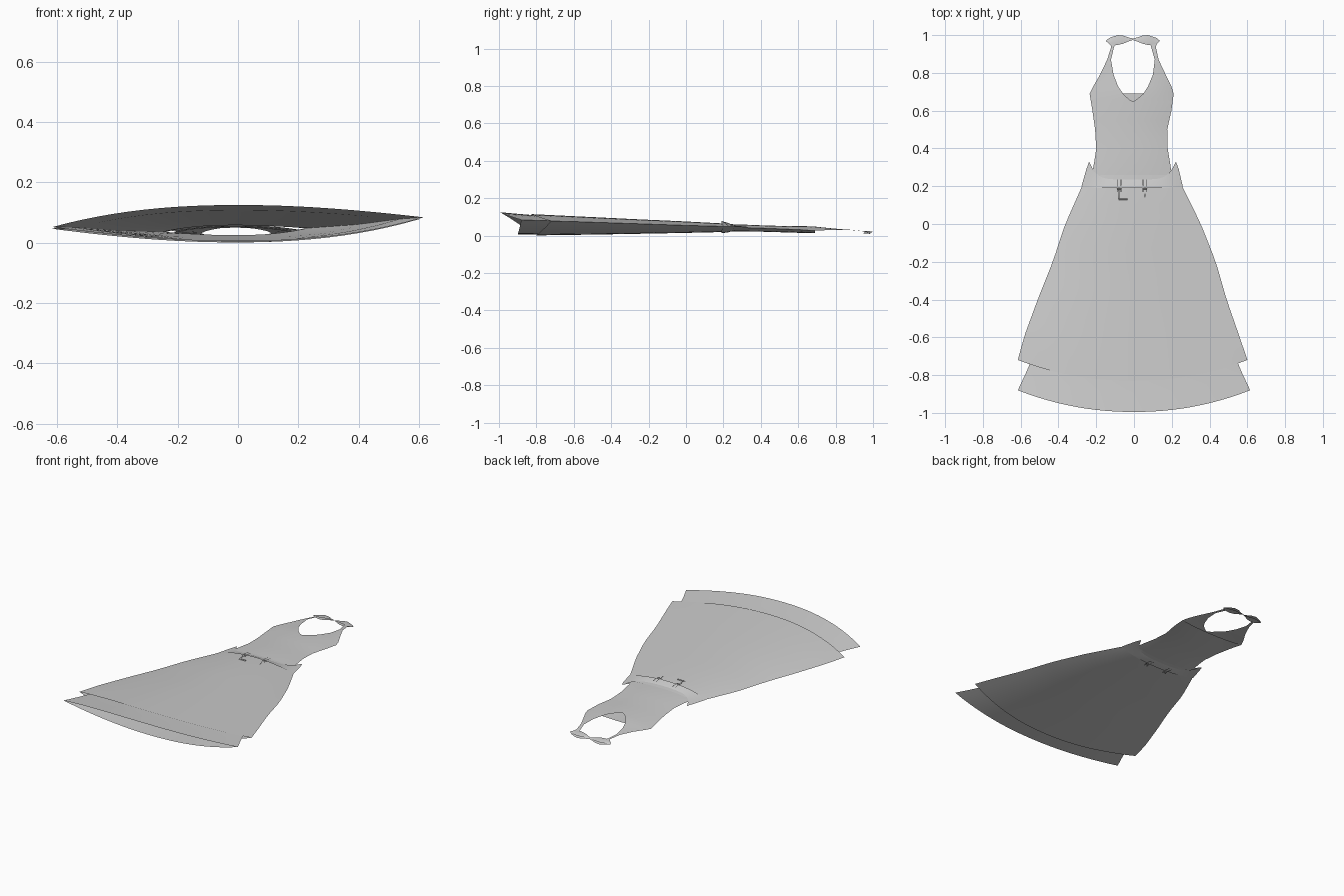
import bpy, bmesh, math

cube = bpy.data.objects.get("Cube")
if cube:
    bpy.data.objects.remove(cube, do_unlink=True)

fabric = bpy.data.materials.new("light_grey_fabric")
fabric.use_nodes = True
fabric.diffuse_color = (0.6, 0.6, 0.6, 1)
fabric.node_tree.nodes["Principled BSDF"].inputs["Base Color"].default_value = (0.6, 0.6, 0.6, 1)


def lerp_table(table, y):
    """Interpolate rows that run from high y to low y."""
    for a, b in zip(table, table[1:]):
        if y >= b[0]:
            t = min(1, max(0, (a[0] - y) / (a[0] - b[0])))
            return [p + (q - p) * t for p, q in zip(a, b)]
    return list(table[-1])


def grid_object(name, rows, closed=False):
    """Skin a list of equally long point rows."""
    bm = bmesh.new()
    vs = [[bm.verts.new(p) for p in row] for row in rows]
    n = len(rows[0])
    for a, b in zip(vs, vs[1:]):
        for i in range(n if closed else n - 1):
            j = (i + 1) % n
            bm.faces.new((a[i], b[i], b[j], a[j]))
    bmesh.ops.remove_doubles(bm, verts=bm.verts, dist=0.0002)
    mesh = bpy.data.meshes.new(name)
    bm.to_mesh(mesh)
    bm.free()
    ob = bpy.data.objects.new(name, mesh)
    bpy.context.collection.objects.link(ob)
    mesh.materials.append(fabric)
    bpy.ops.object.select_all(action='DESELECT')
    ob.select_set(True)
    bpy.context.view_layer.objects.active = ob
    bpy.ops.object.shade_smooth_by_angle(angle=math.radians(40))
    return ob


def lens_row(left, right, side_z, top_z, low_z, y_side, y_top, y_low, power=2.1, n=24):
    """Flattened ring: front panel left to right, then back panel right to left."""
    cx, w = (left + right) / 2, (right - left) / 2
    row = []
    for k in range(2 * n):
        top = k < n
        u = -1 + 2 * k / n if top else 1 - 2 * (k - n) / n
        bulge = 1 - abs(u) ** 2.1
        drop = 1 - abs(u) ** power
        z, y = (top_z, y_top) if top else (low_z, y_low)
        edge = side_z + 0.016 * u * w / 0.61
        row.append((cx + w * u, y_side + (y - y_side) * drop, edge + (z - edge) * bulge))
    return row


# Skirt outline: y, left, right, side z, top z, low z
skirt = [(0.26, -0.24, 0.22, 0.042, 0.060, 0.022), (0.2, -0.275, 0.255, 0.042, 0.065, 0.019),
         (0, -0.364, 0.354, 0.045, 0.076, 0.014), (-0.2, -0.43, 0.433, 0.05, 0.085, 0.01),
         (-0.4, -0.51, 0.49, 0.055, 0.095, 0.006), (-0.6, -0.583, 0.56, 0.06, 0.105, 0.003),
         (-0.72, -0.615, 0.6, 0.062, 0.111, 0.001)]

# Outer skirt tier, hem curving lower at the middle
rows = []
for i in range(15):
    t = i / 14
    y = 0.26 - 0.98 * t
    _, l, r, s, hi, lo = lerp_table(skirt, y)
    rows.append(lens_row(l, r, s, hi + 0.004 * t, lo, y, y - 0.11 * t, y - 0.08 * t))
grid_object("outer_skirt", rows, True)

# Longer underskirt, flaring at its open hem
under = [(0.2, -0.25, 0.23, 0.042, 0.058, 0.025), (-0.2, -0.4, 0.4, 0.05, 0.079, 0.016),
         (-0.72, -0.54, 0.54, 0.065, 0.109, 0.007), (-0.88, -0.615, 0.615, 0.068, 0.125, 0.005)]
rows = []
for i in range(13):
    t = i / 12
    y = 0.2 - 1.08 * t
    _, l, r, s, hi, lo = lerp_table(under, y)
    rows.append(lens_row(l, r, s, hi, lo, y, y - 0.115 * t, y - 0.02 * t))
grid_object("underskirt", rows, True)

# Wide waistband standing away from the skirt
band = [(-0.238, 0.222, 0.064, 0.020, 0.33, 0.236), (-0.252, 0.237, 0.069, 0.017, 0.29, 0.222),
        (-0.278, 0.258, 0.078, 0.013, 0.2, 0.19)]
grid_object("waistband", [lens_row(l, r, 0.042, hi, lo, ys, ym, ym, 6)
                          for l, r, hi, lo, ys, ym in band], True)

# Bodice outline: y, left, right, side z, top z, low z
bodice = [(0.96, -0.135, 0.125, 0.02, 0.022, 0.02), (0.94, -0.12, 0.115, 0.024, 0.026, 0.02),
          (0.87, -0.142, 0.13, 0.031, 0.034, 0.02), (0.79, -0.18, 0.168, 0.031, 0.041, 0.02),
          (0.73, -0.215, 0.198, 0.028, 0.046, 0.015), (0.69, -0.235, 0.21, 0.026, 0.049, 0.013),
          (0.6, -0.22, 0.198, 0.032, 0.051, 0.015), (0.5, -0.206, 0.176, 0.036, 0.052, 0.018),
          (0.4, -0.2, 0.178, 0.04, 0.055, 0.021), (0.33, -0.21, 0.19, 0.042, 0.058, 0.022),
          (0.2, -0.235, 0.21, 0.042, 0.059, 0.024)]
# Neckline: y, left and right inner edge
neck = [(0.96, -0.085, 0.085), (0.94, -0.105, 0.09), (0.87, -0.122, 0.11), (0.79, -0.108, 0.1),
        (0.73, -0.085, 0.075), (0.69, -0.058, 0.05), (0.66, -0.027, 0.015), (0.648, -0.006, -0.006)]


def panel_point(x, y, front=True):
    _, l, r, s, hi, lo = lerp_table(bodice, y)
    u = min(1, abs((2 * x - l - r) / (r - l)))
    return (x, y, s + ((hi if front else lo) - s) * (1 - u ** 2.1))


def half_panel(side, y, front):
    outer = lerp_table(bodice, y)[side]
    inner = lerp_table(neck, y)[side] if front else -0.006
    return [panel_point(inner + (outer - inner) * k / 10, y, front) for k in range(11)]


levels = sorted({r[0] for r in bodice} | {r[0] for r in neck} | {0.9, 0.83, 0.76, 0.55, 0.45, 0.25}, reverse=True)
for side, word in ((1, "right"), (2, "left")):
    grid_object("bodice_front_" + word, [half_panel(side, y, True) for y in levels])
    grid_object("bodice_back_" + word, [half_panel(side, y, False) for y in levels if y <= 0.69])

# Neck bow: two leaf-shaped loops pinched in the middle
for sign, word in ((-1, "right"), (1, "left")):
    leaf = [(0, 0.974, 0.982), (0.025, 0.966, 0.988), (0.05, 0.955, 0.997), (0.08, 0.948, 1.0),
            (0.105, 0.949, 0.992), (0.125, 0.953, 0.985), (0.142, 0.968, 0.971)]
    for layer, z in (("upper", 0.026), ("lower", 0.012)):
        rows = []
        for x, y0, y1 in leaf:
            mid = 0.018 + (z - 0.018) * math.sin(math.pi * min(1, x / 0.142))
            rows.append([(sign * x - 0.006, y0 + (y1 - y0) * k / 4,
                          mid - 0.006 * (k / 4) ** 2) for k in range(5)])
        grid_object("neck_bow_" + word + "_" + layer, rows)


# Belt carriers and hanging tabs, front and back
def strip(name, x0, x1, y0, y1, z):
    rows = [[(x, y0 + (y1 - y0) * k / 6, z + 0.005 * math.sin(math.pi * k / 6))
             for x in (x0, x1)] for k in range(7)]
    grid_object(name, rows)


for face, z in (("front", 0.076), ("back", 0.006)):
    for x, word in ((-0.078, "right"), (0.058, "left")):
        for d in (-0.011, 0.009):
            strip("belt_carrier_" + face + "_" + word, x + d - 0.002, x + d + 0.002, 0.235, 0.17, z)
        strip("carrier_bar_" + face + "_" + word, x - 0.011, x + 0.011, 0.189, 0.183, z)
strip("tab_right", -0.084, -0.076, 0.18, 0.125, 0.073)
strip("tab_foot_right", -0.08, -0.035, 0.135, 0.127, 0.073)
strip("tab_left", 0.054, 0.06, 0.165, 0.14, 0.072)
